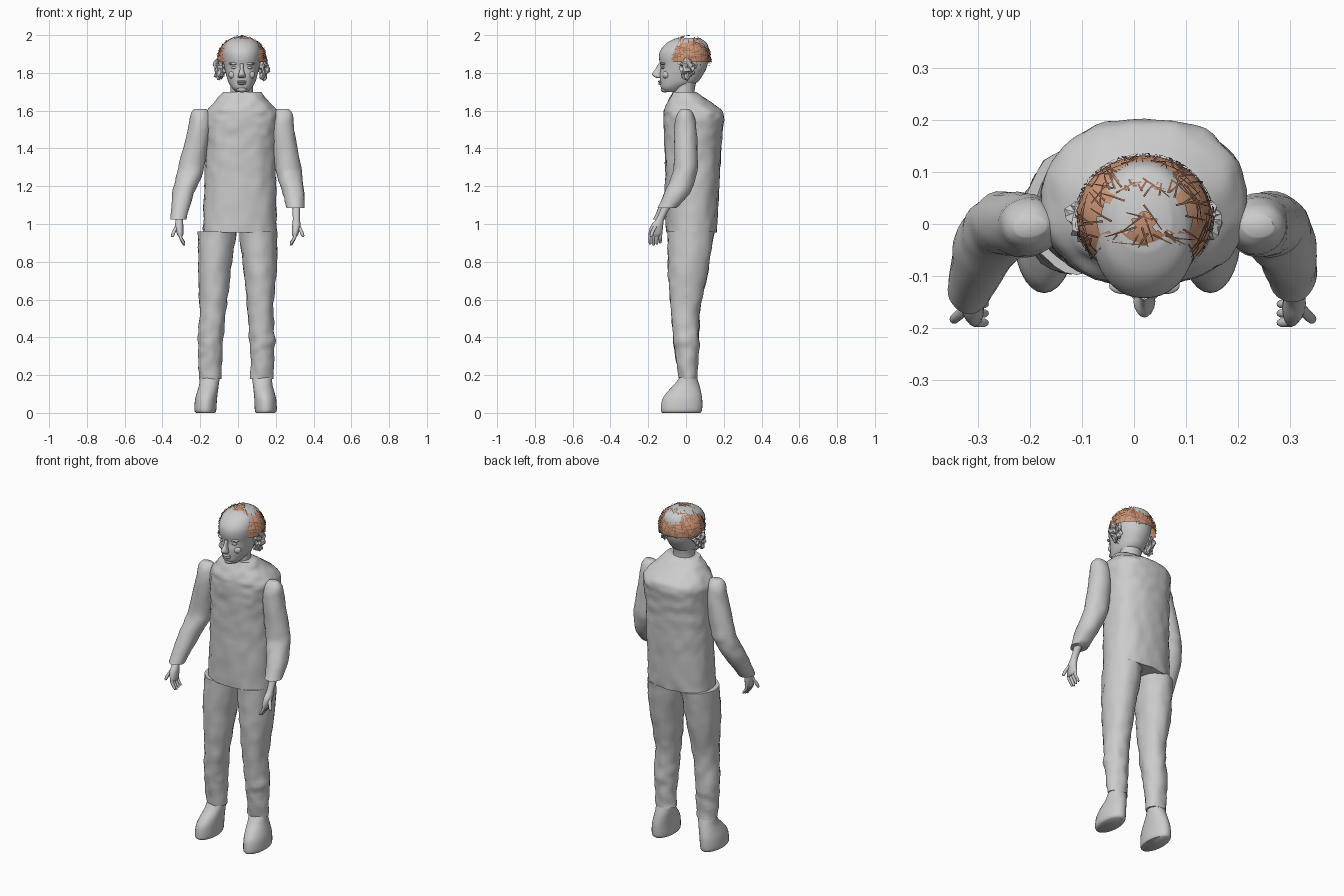
import bpy, bmesh, math, random
from mathutils import Vector, noise

random.seed(4)
if "Cube" in bpy.data.objects:
    bpy.data.objects.remove(bpy.data.objects["Cube"], do_unlink=True)


def material(name, rgb):
    mat = bpy.data.materials.new(name)
    mat.use_nodes = True
    mat.diffuse_color = (*rgb, 1)
    mat.node_tree.nodes["Principled BSDF"].inputs["Base Color"].default_value = (*rgb, 1)
    return mat


GREY = material("plain grey", (0.6, 0.6, 0.6))
TAN = material("hair tan", (0.62, 0.31, 0.19))
BROWN = material("strand brown", (0.3, 0.14, 0.085))


def finish(name, bm, mat, sharp=50):
    bmesh.ops.recalc_face_normals(bm, faces=bm.faces)
    mesh = bpy.data.meshes.new(name)
    bm.to_mesh(mesh)
    bm.free()
    mesh.materials.append(mat)
    for poly in mesh.polygons:
        poly.use_smooth = True
    mesh.set_sharp_from_angle(angle=math.radians(sharp))
    obj = bpy.data.objects.new(name, mesh)
    bpy.context.collection.objects.link(obj)
    return obj


def spline(rings, steps):
    """Smoothly resample a list of cross-sections."""
    out = []
    for i in range(len(rings) - 1):
        a, b, c, d = (rings[max(0, min(len(rings) - 1, i + k))] for k in (-1, 0, 1, 2))
        for s in range(steps):
            t = s / steps
            out.append([q + t / 2 * (r - p + t * (2*p - 5*q + 4*r - s4 + t * (3*q - p - 3*r + s4)))
                        for p, q, r, s4 in zip(a, b, c, d)])
    return out + [list(rings[-1])]


def loft(name, rings, seg=28, steps=4, power=2.0, wrinkle=0.0, mat=GREY):
    """Skin horizontal oval sections given as (x, y, z, x radius, y radius)."""
    bm = bmesh.new()
    loops = []
    for x, y, z, rx, ry in spline(rings, steps):
        loop = []
        for k in range(seg):
            a = math.tau * k / seg
            c, s = math.cos(a), math.sin(a)
            u = math.copysign(abs(c) ** (2 / power), c)
            v = math.copysign(abs(s) ** (2 / power), s)
            grow = wrinkle * noise.noise(Vector((x + rx*u, y + ry*v, z)) * 22)
            loop.append(bm.verts.new((x + (rx + grow)*u, y + (ry + grow)*v, z)))
        loops.append(loop)
    for low, high in zip(loops, loops[1:]):
        for k in range(seg):
            n = (k + 1) % seg
            bm.faces.new((low[k], low[n], high[n], high[k]))
    bm.faces.new(loops[0])
    bm.faces.new(loops[-1])
    return finish(name, bm, mat)


def ellipsoid(name, centre, radii, rough=0.0, sharp=60):
    bm = bmesh.new()
    bmesh.ops.create_icosphere(bm, subdivisions=3, radius=1)
    for v in bm.verts:
        d = v.co.copy()
        v.co = Vector(centre) + Vector([p * r for p, r in zip(d, radii)])
        v.co += d * rough * noise.noise(v.co * 60)
    return finish(name, bm, GREY, sharp)


# Shirt body
loft("shirt", [
    (.01, .028, .955, .195, .133), (.012, .033, 1.2, .19, .143),
    (.015, .036, 1.4, .188, .15), (.02, .04, 1.52, .195, .158),
    (.022, .042, 1.575, .196, .16), (.021, .033, 1.61, .178, .148),
    (.02, .01, 1.66, .133, .1), (.02, -.01, 1.7, .1, .06)],
    seg=56, steps=7, power=2.3, wrinkle=.007)


# Limbs: sections are given for one side and swayed slightly to fit the stance
def limb(name, side, rings, **options):
    fitted = []
    for x, y, z, rx, ry in rings:
        d = z - 1.1
        fitted.append((side * x + d * (.04 if d > 0 else .012), y, z, rx, ry))
    loft(name, fitted, **options)


for label, side in (("left", 1), ("right", -1)):
    limb(label + "_trouser_leg", side, [
        (.137, .012, .18, .06, .048), (.137, .005, .3, .063, .06),
        (.137, .002, .385, .068, .068), (.125, -.003, .545, .069, .078),
        (.12, .012, .76, .088, .107), (.108, .027, .96, .1, .122)],
        steps=6, wrinkle=.008)
    limb(label + "_shoe", side, [
        (.158, -.025, 0, .05, .1), (.16, -.024, .015, .058, .109),
        (.157, -.02, .07, .058, .106), (.15, -.01, .11, .055, .09),
        (.142, .004, .15, .052, .066), (.138, .012, .19, .053, .044)])
    cuff = (.305, -.1, 1.085, .047, .05) if side > 0 else (.315, -.125, 1.025, .043, .047)
    limb(label + "_sleeve", side, [
        cuff, (.293, -.05, 1.16, .057, .068), (.267, -.012, 1.25, .066, .066),
        (.252, 0, 1.32, .069, .062), (.222, -.003, 1.5, .06, .06),
        (.22, -.004, 1.58, .05, .045), (.22, -.005, 1.61, .028, .02)],
        wrinkle=.005)

    # Hand: palm, four fingers and thumb
    limb(label + "_palm", side, [
        (.303, -.165, .935, .012, .028), (.305, -.162, .95, .018, .036),
        (.31, -.154, .99, .022, .033), (.31, -.135, 1.03, .019, .021),
        (.308, -.1, 1.1, .022, .025)], seg=16)
    for i in range(4):
        y = -.19 + i * .018
        tip = .885 + .006 * abs(i - 1)
        limb(f"{label}_finger_{i + 1}", side, [
            (.282, y, tip, .004, .004), (.286, y, tip + .01, .008, .008),
            (.302, y, .93, .009, .009), (.305, y + .004, .96, .009, .009)],
            seg=10, steps=3)
    limb(label + "_thumb", side, [
        (.346, -.185, .93, .004, .004), (.344, -.183, .94, .009, .009),
        (.335, -.175, .965, .01, .01), (.315, -.155, 1, .011, .012)], seg=10, steps=3)

# Head and neck, sections given as front, back, height, half width
MID = .02
HEAD = [(-.112, -.03, 1.698, .03), (-.132, 0, 1.72, .052), (-.137, .06, 1.75, .071),
        (-.139, .09, 1.79, .083), (-.134, .11, 1.83, .093), (-.143, .12, 1.88, .1),
        (-.135, .122, 1.92, .1), (-.1, .108, 1.96, .086), (-.05, .07, 1.985, .05)]
loft("head", [(MID, (f + b) / 2, z, w, (b - f) / 2) for f, b, z, w in HEAD], seg=40, power=2.15)
loft("neck", [(MID, -.01, 1.66, .066, .058), (MID, -.01, 1.71, .06, .056),
              (MID, 0, 1.78, .065, .06)])

# Face
loft("nose", [(MID, -.14, 1.772, .012, .012), (MID, -.148, 1.78, .021, .022),
              (MID, -.154, 1.795, .017, .026), (MID, -.143, 1.82, .01, .019),
              (MID, -.134, 1.85, .009, .012)], seg=16)
ellipsoid("upper_lip", (MID, -.135, 1.754), (.027, .014, .006))
ellipsoid("lower_lip", (MID, -.133, 1.743), (.023, .014, .007))
ellipsoid("chin", (MID, -.112, 1.713), (.028, .022, .017))
for label, side in (("left", 1), ("right", -1)):
    ellipsoid(label + "_eye", (MID + side * .04, -.12, 1.828), (.016, .011, .007))
    ellipsoid(label + "_brow", (MID + side * .04, -.119, 1.849), (.028, .016, .008))
    ellipsoid(label + "_cheek", (MID + side * .045, -.105, 1.79), (.026, .02, .022))
    ellipsoid(label + "_ear", (MID + side * .115, .008, 1.825), (.03, .032, .055), .03, 20)

# Hair
CENTRE = Vector((MID, .013, 1.87))
SIZE = Vector((.13, .119, .127))


def on_scalp(direction, lift=1.0):
    d = direction.normalized() * lift
    p = CENTRE + Vector([a * b for a, b in zip(d, SIZE)])
    p.z = min(p.z, 2.0)
    return p


def has_hair(p):
    """Hairline high in front, sideburns by the ears, bare patch on the crown."""
    x = p.x - MID
    if p.z > 1.94 and p.y > -.015 and (x / .09) ** 2 + (p.y / .065) ** 2 < 1:
        return x * x + p.y ** 2 < .022 ** 2
    if p.y < -.07:
        return p.z > 1.945 - .5 * max(0, abs(x) - .05)
    if -.02 < p.y < .02:
        return p.z > 1.785
    return p.z > 1.855


bm = bmesh.new()
bmesh.ops.create_uvsphere(bm, u_segments=48, v_segments=32, radius=1)
for v in bm.verts:
    v.co = on_scalp(v.co)
bmesh.ops.delete(bm, geom=[f for f in bm.faces if not has_hair(f.calc_center_median())],
                 context="FACES")
cap = finish("hair_cap", bm, TAN)

# Crossing strands laid over the hair
bm = bmesh.new()
made = 0
while made < 230:
    start = Vector([random.gauss(0, 1) for _ in range(3)]).normalized()
    if not has_hair(on_scalp(start)):
        continue
    made += 1
    along = start.cross(Vector((0, 0, 1))).normalized()
    if random.random() < .6:
        along = start.cross(along)
    along = (along + Vector([random.uniform(-.4, .4) for _ in range(3)])).normalized()
    across = start.cross(along).normalized() * .017
    previous = None
    for k in range(5):
        d = start + along * (k - 2) * random.uniform(.1, .14)
        lift = 1.015 + .03 * random.random()
        pair = [bm.verts.new(on_scalp(d + across * s * (1 - k / 6), lift)) for s in (-1, 1)]
        if previous:
            bm.faces.new((previous[0], previous[1], pair[1], pair[0]))
        previous = pair
finish("hair_strands", bm, BROWN)
